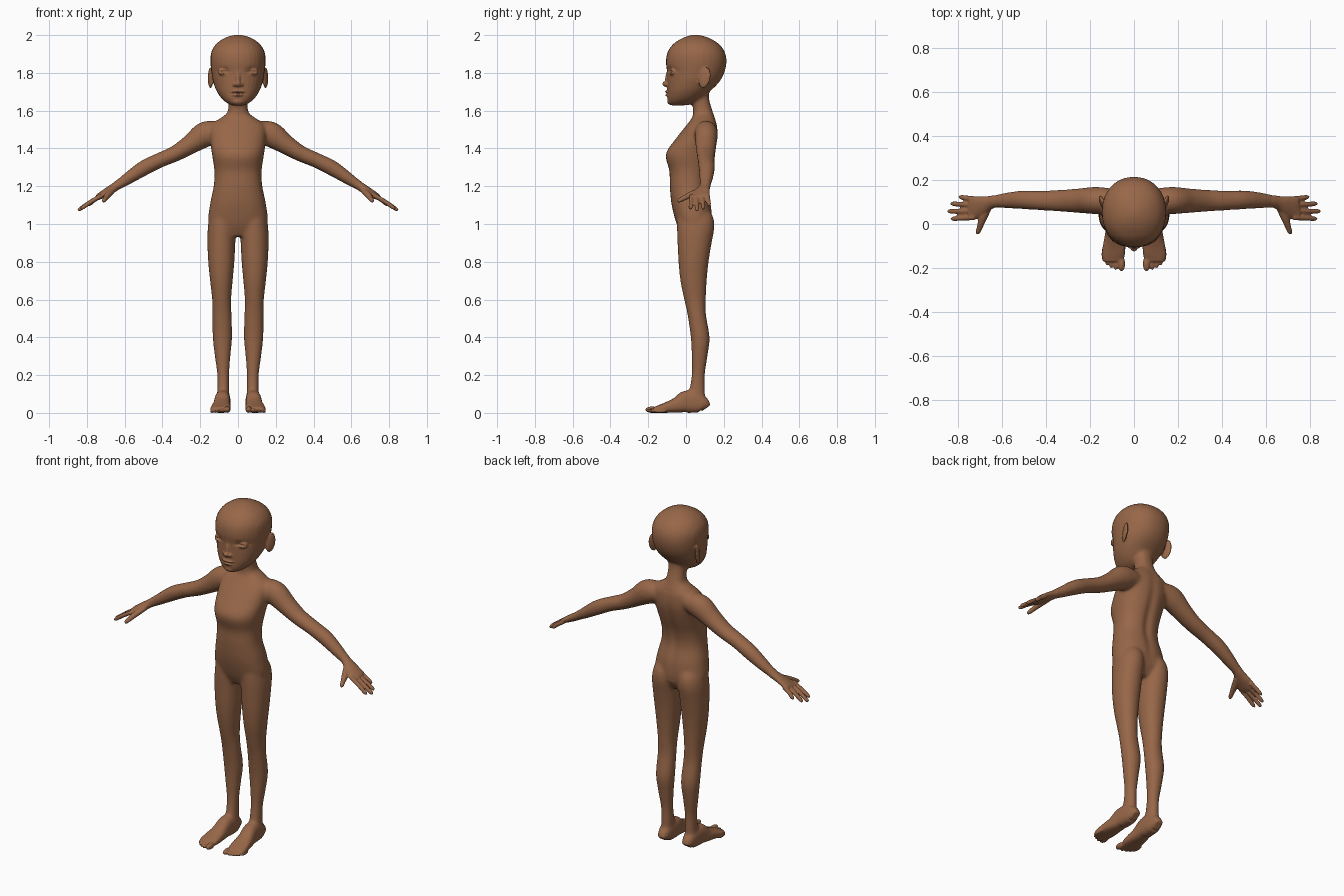
import bpy, bmesh, math
from mathutils import Vector, Matrix

SIDES, STEPS = 32, 5
bm = bmesh.new()


def smooth_rows(rows):
    """Catmull-Rom interpolation of rows of numbers."""
    out = []
    for i in range(len(rows) - 1):
        p = [rows[max(i - 1, 0)], rows[i], rows[i + 1], rows[min(i + 2, len(rows) - 1)]]
        for k in range(STEPS):
            t = k / STEPS
            out.append([0.5 * (2 * b + (c - a) * t + (2 * a - 5 * b + 4 * c - d) * t * t
                               + (3 * b - a - 3 * c + d) * t ** 3) for a, b, c, d in zip(*p)])
    out.append(list(rows[-1]))
    return out


def power(v, n):
    return math.copysign(abs(v) ** (2 / n), v)


def skin(rings, n):
    """Closed loft through rings of (centre, side vector, up vector)."""
    loops = []
    for c, u, v in rings:
        loops.append([bm.verts.new(c + u * power(math.cos(a), n) + v * power(math.sin(a), n))
                      for a in (2 * math.pi * i / SIDES for i in range(SIDES))])
    faces = [bm.faces.new(loops[0]), bm.faces.new(loops[-1])]
    for a, b in zip(loops, loops[1:]):
        for i in range(SIDES):
            j = (i + 1) % SIDES
            faces.append(bm.faces.new((a[i], a[j], b[j], b[i])))
    bmesh.ops.recalc_face_normals(bm, faces=faces)


def column(rows, n=2.0):
    """Upright loft: rows of z, x min, x max, y front, y back."""
    skin([(Vector(((a + b) / 2, (f + k) / 2, z)), Vector(((b - a) / 2, 0, 0)),
           Vector((0, (k - f) / 2, 0))) for z, a, b, f, k in smooth_rows(rows)], n)


def limb(rows, s=1, n=2.0):
    """Loft along a path: rows of x, y, z, side radius, up radius."""
    rows = smooth_rows([(s * r[0], *r[1:]) for r in rows])
    pts = [Vector(r[:3]) for r in rows]
    rings = []
    for i, r in enumerate(rows):
        t = pts[min(i + 1, len(pts) - 1)] - pts[max(i - 1, 0)]
        u = t.cross(Vector((0, 0, 1))).normalized()
        v = u.cross(t).normalized()
        rings.append((pts[i], u * r[3], v * r[4]))
    skin(rings, n)


def ball(loc, size, rot=(0, 0, 0)):
    m = Matrix.Translation(loc)
    for angle, axis in zip(rot, "XYZ"):
        m = m @ Matrix.Rotation(angle, 4, axis)
    bmesh.ops.create_uvsphere(bm, u_segments=24, v_segments=16, radius=1,
                              matrix=m @ Matrix.Diagonal((*size, 1)))


# torso and neck
column([(z, -w, w, f, k) for z, w, f, k in (
    (.935, .09, -.02, .10), (1.0, .155, -.05, .135), (1.1, .149, -.076, .134),
    (1.2, .129, -.086, .112), (1.28, .125, -.088, .12), (1.37, .138, -.107, .15),
    (1.45, .148, -.055, .168), (1.52, .145, .0, .166), (1.56, .095, .03, .153),
    (1.59, .057, .038, .143), (1.65, .05, .032, .125), (1.70, .05, .03, .12))], 2.3)

# head
column([(z, -w, w, f, k) for z, w, f, k in (
    (1.628, .03, -.075, .0), (1.637, .053, -.09, .035), (1.66, .083, -.098, .08),
    (1.70, .112, -.1, .125), (1.75, .131, -.1, .175), (1.80, .14, -.1, .203),
    (1.86, .146, -.106, .215), (1.91, .141, -.097, .206), (1.95, .119, -.07, .178),
    (1.98, .08, -.028, .133), (1.996, .04, .012, .09), (2.002, .01, .04, .06))], 2.15)

# nose, lips and chin
ball((0, -.096, 1.775), (.014, .014, .045), (-.15, 0, 0))
ball((0, -.107, 1.742), (.017, .018, .016))
ball((0, -.096, 1.699), (.036, .016, .008))
ball((0, -.094, 1.683), (.031, .016, .009))
ball((0, -.079, 1.65), (.035, .021, .02))

for s in (-1, 1):
    # nostril, eyeball and ear
    ball((s * .018, -.098, 1.738), (.012, .014, .011))
    ball((s * .076, -.066, 1.806), (.03, .026, .022))
    ball((s * .145, .098, 1.775), (.011, .032, .056), (-.2, 0, -s * .35))

    # leg
    column([(z, *sorted((s * a, s * b)), f, k) for z, a, b, f, k in (
        (1.09, .03, .12, -.02, .11), (1.04, .014, .148, -.045, .143),
        (.98, .01, .16, -.048, .15), (.9, .014, .162, -.045, .136),
        (.8, .019, .158, -.04, .12), (.7, .028, .148, -.03, .11), (.6, .036, .137, -.01, .105),
        (.52, .034, .135, .008, .106), (.4, .031, .134, .025, .125), (.3, .04, .123, .03, .114),
        (.2, .047, .11, .03, .1), (.1, .046, .11, .015, .1), (.04, .05, .108, .02, .1))], 2.1)

    # foot and toes
    limb([(x, y, t / 2, w, t / 2) for x, y, w, t in (
        (.079, .106, .02, .05), (.08, .09, .034, .085), (.08, .05, .04, .11),
        (.082, .0, .042, .118), (.086, -.045, .045, .085), (.09, -.1, .051, .058),
        (.094, -.14, .052, .042), (.094, -.17, .044, .03))], s, 2.6)
    for x, tip, r in ((.057, -.216, .017), (.083, -.21, .012), (.104, -.202, .011),
                      (.122, -.19, .011), (.138, -.172, .01)):
        ball((s * x, tip + .035, r), (r, .035, r))

    # arm and palm
    limb([(.09, .105, 1.49, .055, .05), (.17, .107, 1.476, .062, .068),
          (.25, .106, 1.423, .056, .053), (.33, .106, 1.374, .05, .043),
          (.42, .107, 1.335, .045, .04), (.5, .11, 1.295, .043, .041),
          (.58, .107, 1.243, .036, .033), (.645, .1, 1.2, .029, .024),
          (.69, .085, 1.172, .043, .021), (.735, .073, 1.145, .053, .016),
          (.752, .072, 1.134, .05, .011)], s)

    # fingers and thumb
    for y0, y1, x, z in ((.114, .122, .797, 1.098), (.087, .092, .833, 1.08),
                         (.058, .058, .847, 1.072), (.03, .024, .832, 1.08)):
        m = (.735 + x) / 2
        limb([(.725, y0, 1.15, .013, .012), (m, (y0 + y1) / 2, (1.148 + z) / 2, .0115, .0115),
              (x - .012, y1, z + .008, .0105, .0105), (x, y1, z, .005, .005)], s)
    limb([(.665, .075, 1.178, .018, .016), (.688, .025, 1.155, .018, .016),
          (.702, -.015, 1.135, .013, .013), (.71, -.036, 1.124, .011, .011),
          (.713, -.046, 1.119, .005, .005)], s)

# fuse all parts into one skin
mesh = bpy.data.meshes.new("body")
bm.to_mesh(mesh)
bm.free()
body = bpy.data.objects.new("body", mesh)
bpy.context.collection.objects.link(body)
bpy.context.view_layer.objects.active = body
body.select_set(True)
mesh.remesh_voxel_size = .005
bpy.ops.object.voxel_remesh()

# soften the joins, more on the body than on face, hands and feet
bm = bmesh.new()
bm.from_mesh(mesh)
fine = lambda p: abs(p.x) > .64 or p.z < .05 or (p.z > 1.62 and (p.y < -.05 or abs(p.x) > .13))
broad = [v for v in bm.verts if not fine(v.co)]
for i in range(25):
    bmesh.ops.smooth_vert(bm, verts=broad if i > 2 else bm.verts[:], factor=.5,
                          use_axis_x=True, use_axis_y=True, use_axis_z=True)


def bump(d, w):
    return math.exp(-(d / w) ** 2)


# eye sockets, eye slits, mouth line and spine groove
for v in bm.verts:
    x, y, z = v.co
    if z > 1.63 and y < 0:
        ex = abs(x) - .077
        v.co.y += .009 * bump(ex, .03) * bump(z - 1.815, .014)
        v.co.y += .012 * bump(ex, .026) * bump(z - 1.806, .005)
        v.co.y += .007 * bump(x, .033) * bump(z - 1.691, .004)
    elif y > .08 and abs(x) < .1 and 1.0 < z < 1.55:
        v.co.y -= .01 * bump(x, .025) * bump(z - 1.27, .2)
bm.to_mesh(mesh)
bm.free()

skin_mat = bpy.data.materials.new("brown skin")
skin_mat.diffuse_color = (.31, .135, .065, 1)
mesh.materials.clear()
mesh.materials.append(skin_mat)
bpy.ops.object.shade_smooth()
